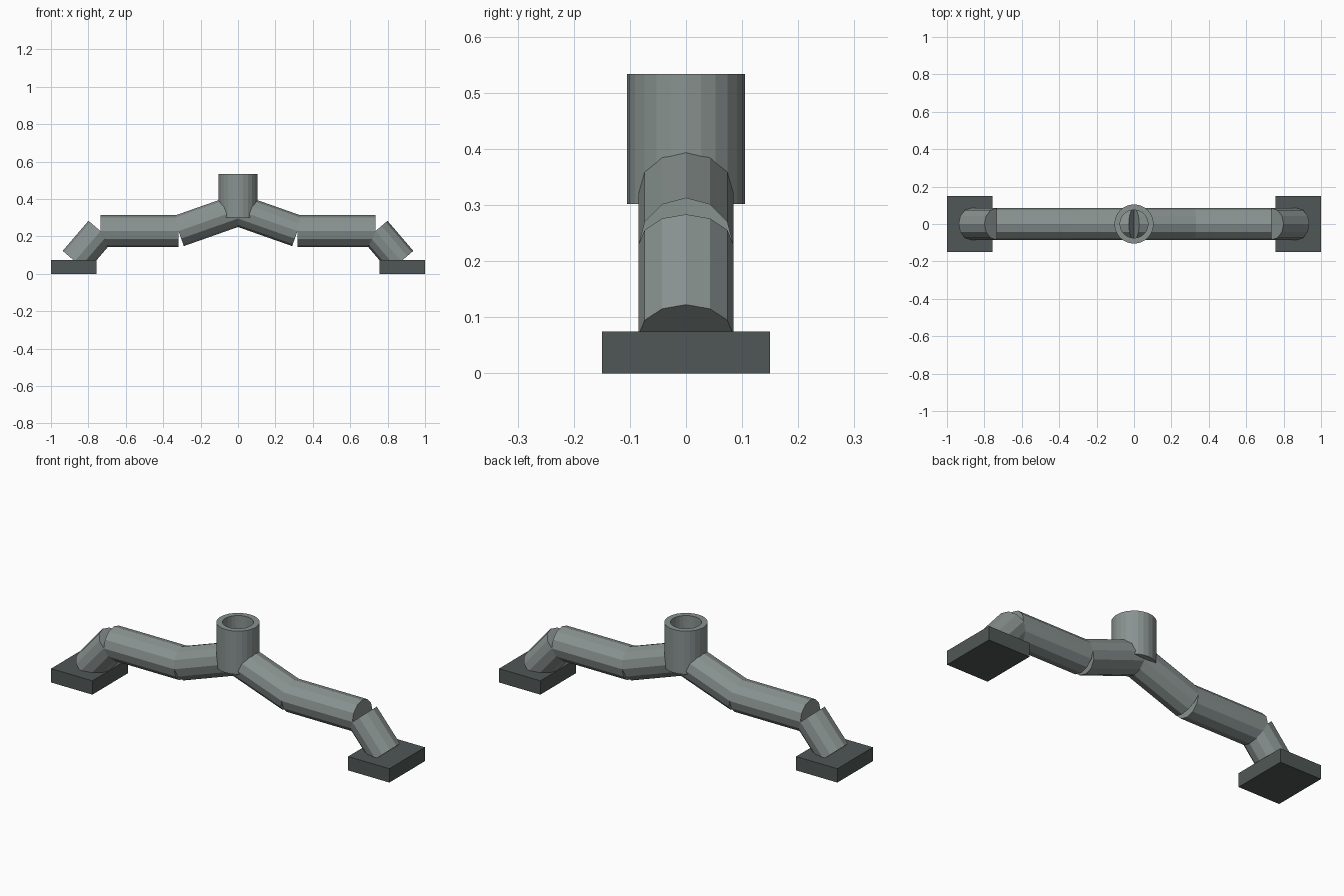
import bpy
import bmesh
from mathutils import Vector, Matrix

cube = bpy.data.objects.get("Cube")
if cube:
    bpy.data.objects.remove(cube)


def make_material(name, rgb):
    mat = bpy.data.materials.new(name)
    mat.use_nodes = True
    mat.diffuse_color = (*rgb, 1)
    mat.node_tree.nodes["Principled BSDF"].inputs["Base Color"].default_value = (*rgb, 1)
    return mat


METAL = make_material("grey metal", (0.25, 0.29, 0.28))
RUBBER = make_material("dark rubber", (0.08, 0.097, 0.093))


def finish(name, bm, mat):
    bmesh.ops.recalc_face_normals(bm, faces=bm.faces)
    mesh = bpy.data.meshes.new(name)
    bm.to_mesh(mesh)
    bm.free()
    mesh.materials.append(mat)
    obj = bpy.data.objects.new(name, mesh)
    bpy.context.collection.objects.link(obj)
    return obj


def tube(name, start, end, radius=0.085, sides=12):
    """Closed flat-sided bar between two points in the xz plane."""
    a, b = Vector((start[0], 0, start[1])), Vector((end[0], 0, end[1]))
    axis = (b - a).normalized()
    side = Vector((0, 1, 0))
    up = axis.cross(side)
    frame = Matrix((side, up, axis)).transposed().to_4x4()
    frame.translation = (a + b) / 2
    bm = bmesh.new()
    bmesh.ops.create_cone(bm, cap_ends=True, segments=sides, radius1=radius,
                          radius2=radius, depth=(b - a).length, matrix=frame)
    finish(name, bm, METAL)


def foot(name, x):
    bm = bmesh.new()
    bmesh.ops.create_cube(bm, size=1)
    bmesh.ops.scale(bm, vec=(0.244, 0.3, 0.074), verts=bm.verts)
    bmesh.ops.translate(bm, vec=(x, 0, 0.037), verts=bm.verts)
    finish(name, bm, RUBBER)


# Both bent legs: three bars in a chain, ending in a block foot
joints = [(0, 0.34), (0.318, 0.228), (0.735, 0.228), (0.873, 0.067)]
parts = ["inner_bar", "middle_bar", "outer_bar"]
for label, s in (("left", 1), ("right", -1)):
    for part, a, b in zip(parts, joints, joints[1:]):
        tube(f"{label}_{part}", (s * a[0], a[1]), (s * b[0], b[1]))
    foot(f"{label}_foot", s * 0.878)

# Open socket ring: a wall profile spun around the vertical axis
bm = bmesh.new()
wall = [(0.075, 0.302), (0.105, 0.302), (0.105, 0.533), (0.075, 0.533)]
verts = [bm.verts.new((r, 0, z)) for r, z in wall]
edges = [bm.edges.new((verts[i], verts[(i + 1) % 4])) for i in range(4)]
bmesh.ops.spin(bm, geom=verts + edges, cent=(0, 0, 0), axis=(0, 0, 1),
               angle=6.283185, steps=24, use_merge=True)
bmesh.ops.remove_doubles(bm, verts=bm.verts, dist=0.0001)
finish("centre_socket", bm, METAL)
